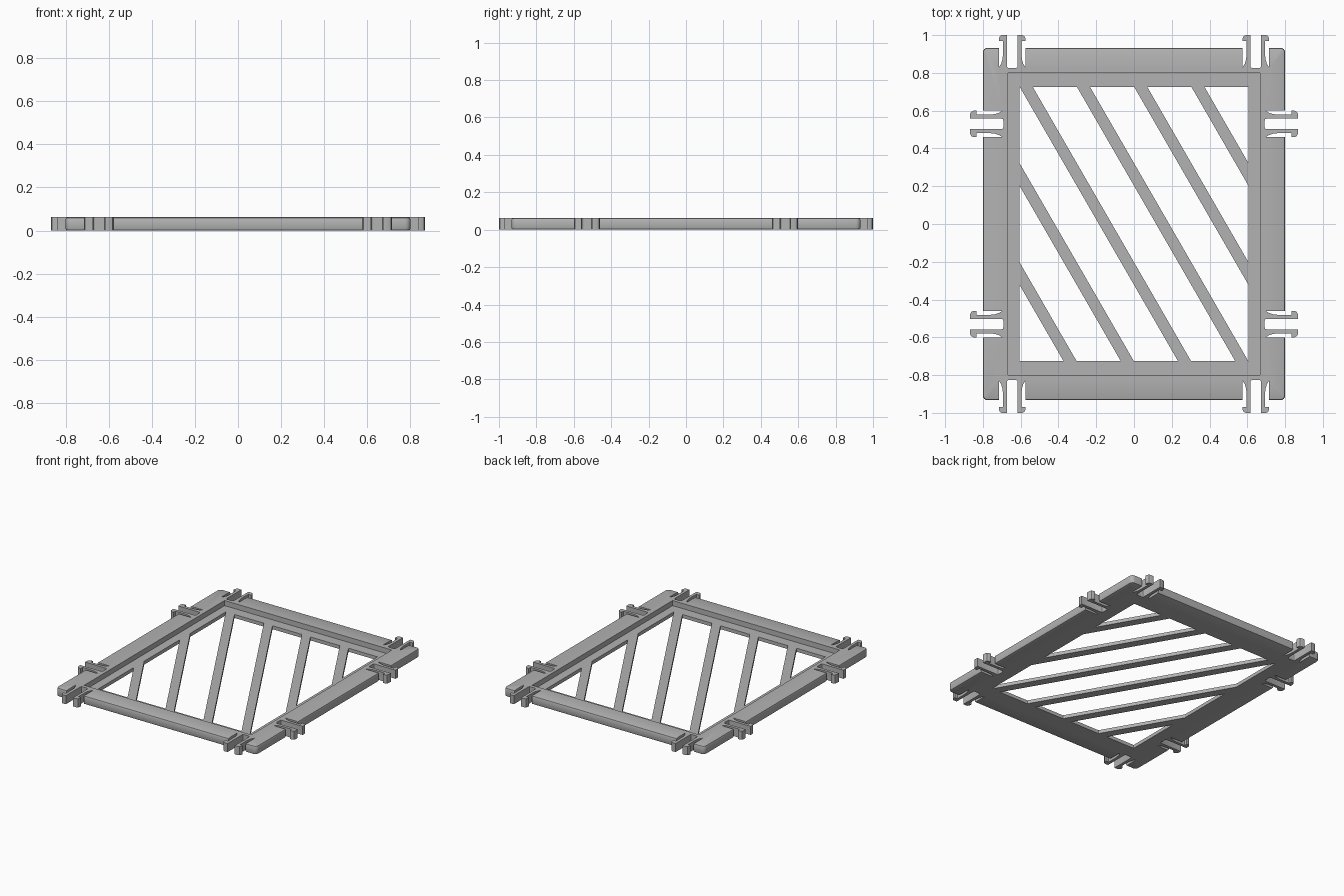
import bpy, bmesh, math
from mathutils import Matrix, Vector

if "Cube" in bpy.data.objects:
    bpy.data.objects.remove(bpy.data.objects["Cube"])

HX, HY, H = 0.80, 0.933, 0.062      # frame half sizes and height
FLOOR = 0.025                       # top of the sunken ledge and slats
OX, OY = 0.605, 0.725               # half sizes of the opening
NOTCH, DEPTH = 0.07, 0.108          # clip notch half width and depth

grey = bpy.data.materials.new("mid_grey")
grey.use_nodes = True
grey.diffuse_color = (0.45, 0.45, 0.45, 1)
grey.node_tree.nodes["Principled BSDF"].inputs["Base Color"].default_value = grey.diffuse_color


def finish(bm, name):
    bmesh.ops.recalc_face_normals(bm, faces=bm.faces)
    mesh = bpy.data.meshes.new(name)
    bm.to_mesh(mesh)
    bm.free()
    mesh.materials.append(grey)
    obj = bpy.data.objects.new(name, mesh)
    bpy.context.collection.objects.link(obj)
    return obj


def add_box(bm, x0, x1, y0, y1, z0, z1):
    size = Matrix.Diagonal((x1 - x0, y1 - y0, z1 - z0, 1))
    mid = Matrix.Translation(((x0 + x1) / 2, (y0 + y1) / 2, (z0 + z1) / 2))
    return bmesh.ops.create_cube(bm, size=1, matrix=mid @ size)["verts"]


def cut(obj, *box):
    bm = bmesh.new()
    add_box(bm, *box)
    cutter = finish(bm, "cutter")
    mod = obj.modifiers.new("cut", 'BOOLEAN')
    mod.operation, mod.solver, mod.object = 'DIFFERENCE', 'EXACT', cutter
    bpy.context.view_layer.objects.active = obj
    bpy.ops.object.modifier_apply(modifier=mod.name)
    bpy.data.objects.remove(cutter)


# Outer frame with rounded corners and softened rims
bm = bmesh.new()
add_box(bm, -HX, HX, -HY, HY, 0, H)
upright = [e for e in bm.edges if abs(e.verts[0].co.z - e.verts[1].co.z) > 0.01]
bmesh.ops.bevel(bm, geom=upright, offset=0.025, segments=4, profile=0.5, affect='EDGES')
rims = [e for e in bm.edges if abs(e.verts[0].co.z - e.verts[1].co.z) < 0.001]
bmesh.ops.bevel(bm, geom=rims, offset=0.01, segments=2, profile=0.5, affect='EDGES')
frame = finish(bm, "frame")

# Sunken ledge and central opening
cut(frame, -0.667, 0.667, -0.8, 0.8, FLOOR, 1)
cut(frame, -OX, OX, -OY, OY, -1, 1)

# Diagonal slats, trimmed to the opening
bm = bmesh.new()
for k in range(6):
    verts = add_box(bm, -0.03, 0.03, -1.6, 1.6, 0, FLOOR)
    place = Matrix.Translation(((k - 2.5) * 0.303, 0, 0)) @ Matrix.Rotation(math.radians(30), 4, 'Z')
    bmesh.ops.transform(bm, matrix=place, verts=verts)
for normal, dist in (((1, 0, 0), OX), ((-1, 0, 0), OX), ((0, 1, 0), OY), ((0, -1, 0), OY)):
    n = Vector(normal)
    geom = bm.verts[:] + bm.edges[:] + bm.faces[:]
    res = bmesh.ops.bisect_plane(bm, geom=geom, plane_co=n * dist, plane_no=n, clear_outer=True)
    edges = [g for g in res["geom_cut"] if isinstance(g, bmesh.types.BMEdge)]
    bmesh.ops.holes_fill(bm, edges=edges, sides=0)
finish(bm, "slats")

# One clip prong: across and outward from the notch floor
PRONG = [(0.018, 0), (0.025, 0.003), (0.028, 0.01), (0.028, 0.175), (0.054, 0.175),
         (0.064, 0.17), (0.07, 0.158), (0.07, 0.143), (0.049, 0.143), (0.049, 0.07),
         (0.052, 0.045), (0.059, 0.022), (0.07, 0.005), (0.07, 0)]


def add_clip(name, x, y, angle):
    bm = bmesh.new()
    for side in (1, -1):
        face = bm.faces.new([bm.verts.new((side * u, v, 0)) for u, v in PRONG])
        ext = bmesh.ops.extrude_face_region(bm, geom=[face])["geom"]
        tops = [g for g in ext if isinstance(g, bmesh.types.BMVert)]
        bmesh.ops.translate(bm, vec=(0, 0, H), verts=tops)
    place = Matrix.Translation((x, y, 0)) @ Matrix.Rotation(angle, 4, 'Z')
    bmesh.ops.transform(bm, matrix=place, verts=bm.verts)
    return finish(bm, name)


# Notches and twin-prong clips, two on every side
parts = [frame]
for s in (1, -1):
    for t in (1, -1):
        cx, cy = t * 0.645, t * 0.53
        ys = sorted((s * (HY - DEPTH), s * 1.2))
        xs = sorted((s * (HX - DEPTH), s * 1.2))
        cut(frame, cx - NOTCH, cx + NOTCH, *ys, -1, 1)
        cut(frame, *xs, cy - NOTCH, cy + NOTCH, -1, 1)
        end = "back" if s > 0 else "front"
        flank = "left" if s > 0 else "right"
        parts.append(add_clip(f"{end}_clip_{'left' if t > 0 else 'right'}",
                              cx, s * (HY - DEPTH), 0 if s > 0 else math.pi))
        parts.append(add_clip(f"{flank}_clip_{'back' if t > 0 else 'front'}",
                              s * (HX - DEPTH), cy, -s * math.pi / 2))

# Smooth rounded areas, keep hard edges
bpy.ops.object.select_all(action='DESELECT')
for obj in parts:
    obj.select_set(True)
bpy.context.view_layer.objects.active = frame
bpy.ops.object.shade_smooth_by_angle(angle=math.radians(35))
